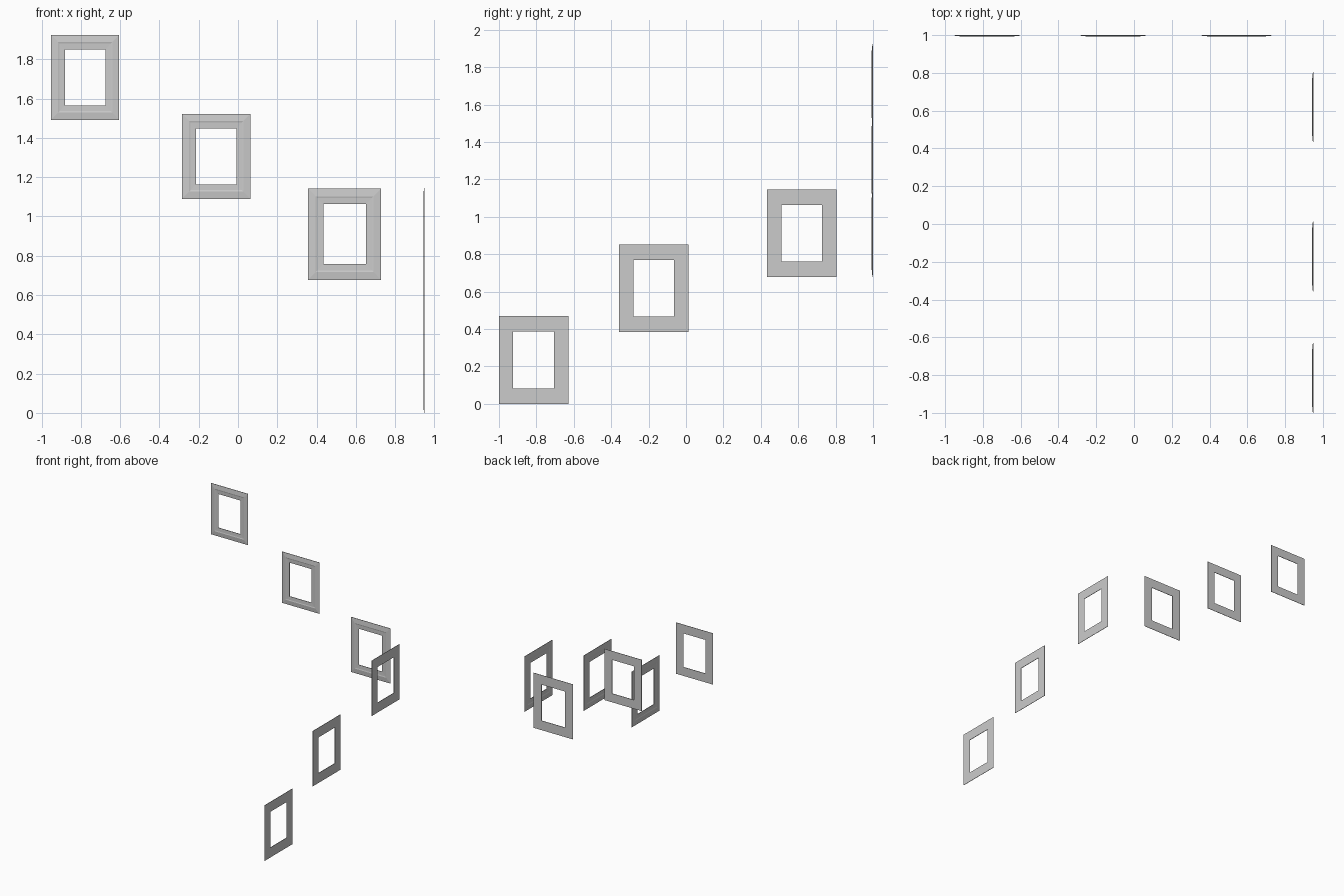
import bpy, bmesh

if "Cube" in bpy.data.objects:
    bpy.data.objects.remove(bpy.data.objects["Cube"])

# wall picture frames: (name, wall, centre along wall, centre z, outer w, outer h, opening w, opening h)
FRAMES = [
    ("back_frame_high", "back", -0.778, 1.708, 0.347, 0.433, 0.205, 0.285),
    ("back_frame_mid", "back", -0.111, 1.306, 0.347, 0.433, 0.205, 0.285),
    ("back_frame_low", "back", 0.543, 0.910, 0.371, 0.465, 0.218, 0.305),
    ("side_frame_high", "side", 0.619, 0.912, 0.371, 0.467, 0.218, 0.303),
    ("side_frame_mid", "side", -0.172, 0.618, 0.371, 0.467, 0.218, 0.303),
    ("side_frame_low", "side", -0.815, 0.2345, 0.371, 0.469, 0.218, 0.303),
]
# moulding section: (0 = outer edge .. 1 = opening edge, depth off the wall)
PROFILE = [(0, 0), (0, 0.003), (0.5, 0.007), (0.6, 0.005), (1, 0.004), (1, 0)]
WALL = {"back": 1.0, "side": 0.950}


def frame(name, wall, c, z, ow, oh, iw, ih):
    """Sweep the moulding section round a mitred rectangle."""
    bm = bmesh.new()
    rings = []
    for t, d in PROFILE:
        w, h = (ow + (iw - ow) * t) / 2, (oh + (ih - oh) * t) / 2
        ring = []
        for sx, sz in ((-1, -1), (1, -1), (1, 1), (-1, 1)):
            u, off = c + sx * w, WALL[wall] - d
            co = (u, off, z + sz * h) if wall == "back" else (off, u, z + sz * h)
            ring.append(bm.verts.new(co))
        rings.append(ring)
    for a, b in zip(rings, rings[1:] + rings[:1]):
        for i in range(4):
            j = (i + 1) % 4
            bm.faces.new((a[i], a[j], b[j], b[i]))
    bmesh.ops.recalc_face_normals(bm, faces=bm.faces)
    me = bpy.data.meshes.new(name)
    bm.to_mesh(me)
    bm.free()
    bpy.context.collection.objects.link(bpy.data.objects.new(name, me))


for f in FRAMES:
    frame(*f)
